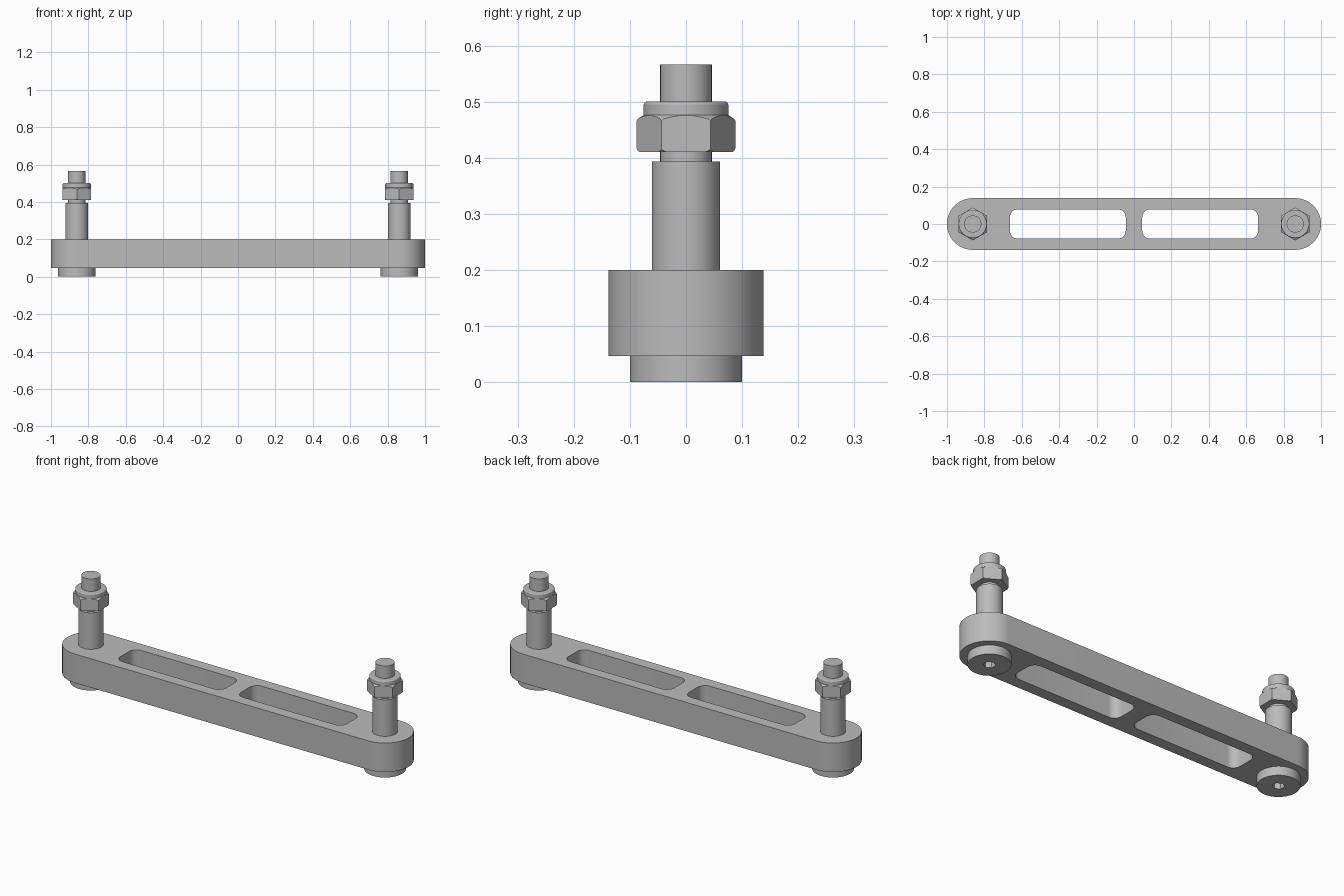
import bpy, bmesh
from math import pi, sin, cos, radians
from mathutils import Matrix

default = bpy.data.objects.get("Cube")
if default:
    bpy.data.objects.remove(default, do_unlink=True)

steel = bpy.data.materials.new("grey_steel")
steel.use_nodes = True
GREY = (0.5, 0.5, 0.5, 1)
steel.diffuse_color = GREY
steel.node_tree.nodes["Principled BSDF"].inputs["Base Color"].default_value = GREY

BOLT_X = 0.862


def add(name, mesh, x=0):
    mesh.materials.clear()
    mesh.materials.append(steel)
    obj = bpy.data.objects.new(name, mesh)
    bpy.context.collection.objects.link(obj)
    obj.location.x = x
    return obj


def finish(obj):
    """Smooth the curved walls and keep the edges sharp."""
    obj.data.shade_smooth()
    obj.data.set_sharp_from_angle(angle=radians(25))


def lathe(profile, steps=64):
    bm = bmesh.new()
    verts = [bm.verts.new((r, 0, z)) for r, z in profile]
    edges = [bm.edges.new(pair) for pair in zip(verts, verts[1:])]
    bmesh.ops.spin(bm, geom=verts + edges, cent=(0, 0, 0), axis=(0, 0, 1),
                   angle=2 * pi, steps=steps)
    bmesh.ops.remove_doubles(bm, verts=bm.verts, dist=1e-5)
    bmesh.ops.recalc_face_normals(bm, faces=bm.faces)
    mesh = bpy.data.meshes.new("lathe")
    bm.to_mesh(mesh)
    bm.free()
    return mesh


def hex_prism(radius, z0, z1):
    """Six-sided prism with corners towards +y and -y."""
    bm = bmesh.new()
    bmesh.ops.create_cone(bm, cap_ends=True, segments=6, radius1=radius,
                          radius2=radius, depth=z1 - z0)
    if max(v.co.y for v in bm.verts) < radius * 0.95:
        bmesh.ops.rotate(bm, verts=bm.verts, matrix=Matrix.Rotation(pi / 6, 3, "Z"))
    bmesh.ops.translate(bm, verts=bm.verts, vec=(0, 0, (z0 + z1) / 2))
    mesh = bpy.data.meshes.new("hex")
    bm.to_mesh(mesh)
    bm.free()
    return mesh


def boolean(mesh, tool_mesh, operation):
    """Combine two meshes and return the result."""
    base, tool = add("base", mesh), add("tool", tool_mesh)
    tool.hide_render = True
    mod = base.modifiers.new("bool", "BOOLEAN")
    mod.operation, mod.solver, mod.object = operation, "EXACT", tool
    graph = bpy.context.evaluated_depsgraph_get()
    result = bpy.data.meshes.new_from_object(base.evaluated_get(graph))
    for obj in (base, tool):
        bpy.data.objects.remove(obj, do_unlink=True)
    return result


def rounded_rect(cx, half_x, half_y, radius, steps):
    """Outline points of a rectangle with round corners."""
    points = []
    for quarter, (sx, sy) in enumerate([(1, 1), (-1, 1), (-1, -1), (1, -1)]):
        for i in range(steps + 1):
            a = (quarter + i / steps) * pi / 2
            points.append((cx + sx * (half_x - radius) + radius * cos(a),
                           sy * (half_y - radius) + radius * sin(a)))
    return points


# Link bar: rounded outline with two slots, extruded
curve = bpy.data.curves.new("bar_outline", "CURVE")
curve.dimensions = "2D"
curve.fill_mode = "BOTH"
curve.extrude = 0.0765
outlines = [rounded_rect(0, 1, 0.138, 0.1379, 20)]
outlines += [rounded_rect(x, 0.31, 0.078, 0.042, 8) for x in (-0.354, 0.354)]
for points in outlines:
    spline = curve.splines.new("POLY")
    spline.points.add(len(points) - 1)
    for point, (x, y) in zip(spline.points, points):
        point.co = (x, y, 0, 1)
    spline.use_cyclic_u = True
helper = bpy.data.objects.new("bar_outline", curve)
bpy.context.collection.objects.link(helper)
graph = bpy.context.evaluated_depsgraph_get()
bar_mesh = bpy.data.meshes.new_from_object(helper.evaluated_get(graph))
bpy.data.objects.remove(helper, do_unlink=True)
bm = bmesh.new()
bm.from_mesh(bar_mesh)
bmesh.ops.remove_doubles(bm, verts=bm.verts, dist=1e-5)
bmesh.ops.recalc_face_normals(bm, faces=bm.faces)
bmesh.ops.translate(bm, verts=bm.verts, vec=(0, 0, 0.1235))
bm.to_mesh(bar_mesh)
bm.free()
finish(add("link_bar", bar_mesh))

# Shoulder bolt: head, shoulder and thread, with a hex socket underneath
bolt_mesh = lathe([(0, 0), (0.1, 0), (0.1, 0.05), (0.061, 0.05), (0.061, 0.393),
                   (0.046, 0.393), (0.046, 0.566), (0, 0.566)])
bolt_mesh = boolean(bolt_mesh, hex_prism(0.029, -0.02, 0.03), "DIFFERENCE")

# Lock nut: hex prism trimmed by a turned shape with a round collar
turned = lathe([(0, 0.41), (0.083, 0.41), (0.087, 0.414), (0.089, 0.42),
                (0.089, 0.464), (0.086, 0.469), (0.0755, 0.476),
                (0.0755, 0.495), (0.074, 0.498), (0.071, 0.5), (0, 0.5)])
nut_mesh = boolean(hex_prism(0.0878, 0.4, 0.51), turned, "INTERSECT")

for side, x in (("right", -BOLT_X), ("left", BOLT_X)):
    finish(add(side + "_bolt", bolt_mesh.copy(), x))
    finish(add(side + "_nut", nut_mesh.copy(), x))
